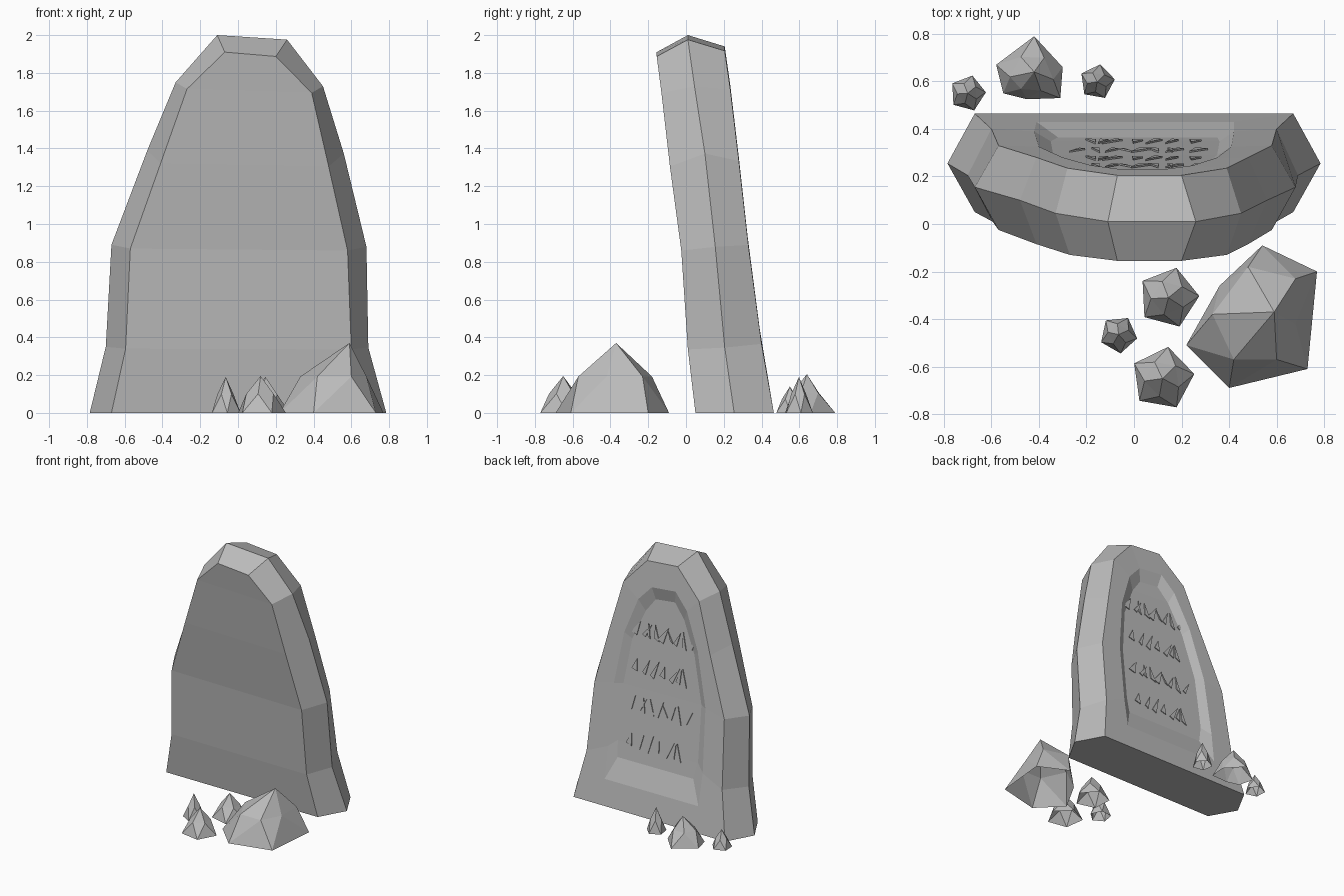
import bpy, bmesh, math, random
from mathutils import Vector

default = bpy.data.objects.get("Cube")
if default:
    bpy.data.objects.remove(default)

GREY = (0.5, 0.5, 0.5, 1)
stone = bpy.data.materials.new("stone grey")
stone.use_nodes = True
stone.diffuse_color = GREY
shader = next(n for n in stone.node_tree.nodes if n.type == "BSDF_PRINCIPLED")
shader.inputs["Base Color"].default_value = GREY
shader.inputs["Roughness"].default_value = 0.9


def finish(bm, name):
    bmesh.ops.recalc_face_normals(bm, faces=bm.faces)
    mesh = bpy.data.meshes.new(name)
    bm.to_mesh(mesh)
    bm.free()
    mesh.materials.append(stone)
    obj = bpy.data.objects.new(name, mesh)
    bpy.context.collection.objects.link(obj)


# Rows are (height, left edge, right edge, depth) from the ground to the crown
FRONT = [(0, -.67, .67, .05), (.34, -.595, .6, .01), (.87, -.57, .58, -.025),
         (1.32, -.41, .48, -.085), (1.715, -.27, .39, -.13), (1.91, -.07, .2, -.155)]
MIDDLE = [(0, -.785, .785, .255), (.35, -.7, .69, .205), (.89, -.67, .68, .155),
          (1.39, -.48, .56, .1), (1.75, -.33, .45, .045), (2, -.11, .26, .01)]
BACK = [(0, -.67, .67, .465), (.37, -.6, .6, .4), (.9, -.57, .58, .33),
        (1.35, -.41, .48, .28), (1.73, -.28, .39, .235), (1.94, -.07, .2, .205)]
RECESS = [(.2, -.41, .42), (.45, -.42, .42), (.94, -.4, .41),
          (1.35, -.3, .35), (1.63, -.18, .25), (1.75, -.07, .14)]
FLOOR = [(.37, -.32, .35), (.5, -.35, .36), (.94, -.34, .35),
         (1.3, -.25, .3), (1.54, -.14, .2), (1.65, -.05, .12)]
FLOOR_DEPTH = 0.035


def back_depth(z):
    """Depth of the leaning back surface at a height."""
    for low, high in zip(BACK, BACK[1:]):
        if z <= high[0]:
            t = (z - low[0]) / (high[0] - low[0])
            return low[3] + t * (high[3] - low[3])
    return BACK[-1][3]


def on_back(rows, inset):
    return [(z, l, r, back_depth(z) - inset) for z, l, r in rows]


def add_ring(bm, rows):
    left = [bm.verts.new((l, y, z)) for z, l, r, y in rows]
    right = [bm.verts.new((r, y, z * 0.988)) for z, l, r, y in rows]
    return left + right[::-1]


def bridge(bm, a, b):
    for i in range(len(a)):
        j = (i + 1) % len(a)
        bm.faces.new((a[i], a[j], b[j], b[i]))


def cap(bm, ring):
    """Close a ring with strips that join its left and right edges."""
    for i in range(len(ring) // 2 - 1):
        bm.faces.new((ring[i], ring[i + 1], ring[-2 - i], ring[-1 - i]))


# Leaning slab: chamfered outline with a sunken panel in its back
slab = bmesh.new()
rings = [add_ring(slab, rows) for rows in (FRONT, MIDDLE, BACK, on_back(RECESS, 0),
                                          on_back(FLOOR, FLOOR_DEPTH))]
for a, b in zip(rings, rings[1:]):
    bridge(slab, a, b)
cap(slab, rings[0])
cap(slab, rings[-1])
finish(slab, "leaning_slab")


# Chipped slivers in rows on the sunken panel
random.seed(4)


def chip_row(name, z, chips):
    bm = bmesh.new()
    for x, width, height, lean in chips:
        corners = [(x, -height / 2), (x + lean, height / 2), (x + width, -height / 3)]
        outer, inner = [], []
        for px, pz in corners:
            y = back_depth(z + pz) - FLOOR_DEPTH
            outer.append(bm.verts.new((px, y + 0.008, z + pz)))
            inner.append(bm.verts.new((px, y + 0.001, z + pz)))
        bm.faces.new(outer)
        bm.faces.new(inner[::-1])
        bridge(bm, outer, inner)
    finish(bm, name)


def chip_pattern(count):
    return [(-0.22 + 0.46 * i / (count - 1) + random.uniform(-.02, .02),
             random.uniform(.02, .06), random.uniform(.07, .14),
             random.uniform(-.06, .06)) for i in range(count)]


crowded, sparse = chip_pattern(9), chip_pattern(7)
for i, z in enumerate((.53, .81, 1.1, 1.38)):
    chip_row(f"chip_row_{i + 1}", z, crowded if i % 2 else sparse)


# Faceted rocks: open shells with a base, a staggered shoulder and a peak
def rock(name, base, peak, shoulder=None):
    bm = bmesh.new()
    count = len(base)
    peak = Vector(peak)
    low = [Vector((x, y, 0)) for x, y in base]
    if shoulder is None:
        shoulder = []
        for i in range(count):
            p = (low[i] + low[(i + 1) % count]) / 2
            p = p.lerp(peak, 0.3)
            shoulder.append((p.x, p.y))
    b = [bm.verts.new(p) for p in low]
    s = [bm.verts.new((x, y, peak.z * 0.52)) for x, y in shoulder]
    top = bm.verts.new(peak)
    for i in range(count):
        j = (i + 1) % count
        bm.faces.new((b[i], b[j], s[i]))
        bm.faces.new((s[i], b[j], s[j]))
        bm.faces.new((s[i], s[j], top))
    finish(bm, name)


def pebble(name, x, y, radius, height, turn, sides=5):
    angles = [math.radians(turn) + math.tau * i / sides for i in range(sides)]
    base = [(x + radius * math.cos(a), y + radius * math.sin(a)) for a in angles]
    rock(name, base, (x, y, height))


rock("large_front_rock",
     [(.22, -.51), (.4, -.69), (.73, -.61), (.77, -.2), (.54, -.09), (.36, -.26)],
     (.59, -.37, .37),
     [(.42, -.57), (.6, -.57), (.68, -.42), (.68, -.23), (.48, -.18), (.33, -.38)])
rock("large_back_rock",
     [(-.42, .79), (-.58, .67), (-.55, .55), (-.45, .525), (-.31, .53), (-.3, .66)],
     (-.42, .64, .205))
pebble("front_pebble_inner", .145, -.31, .13, .19, 75)
pebble("front_pebble_outer", .12, -.65, .135, .195, 80)
pebble("front_pebble_small", -.065, -.465, .08, .19, 60)
pebble("back_pebble_right", -.7, .55, .077, .14, 75)
pebble("back_pebble_left", -.155, .598, .075, .19, 80)
